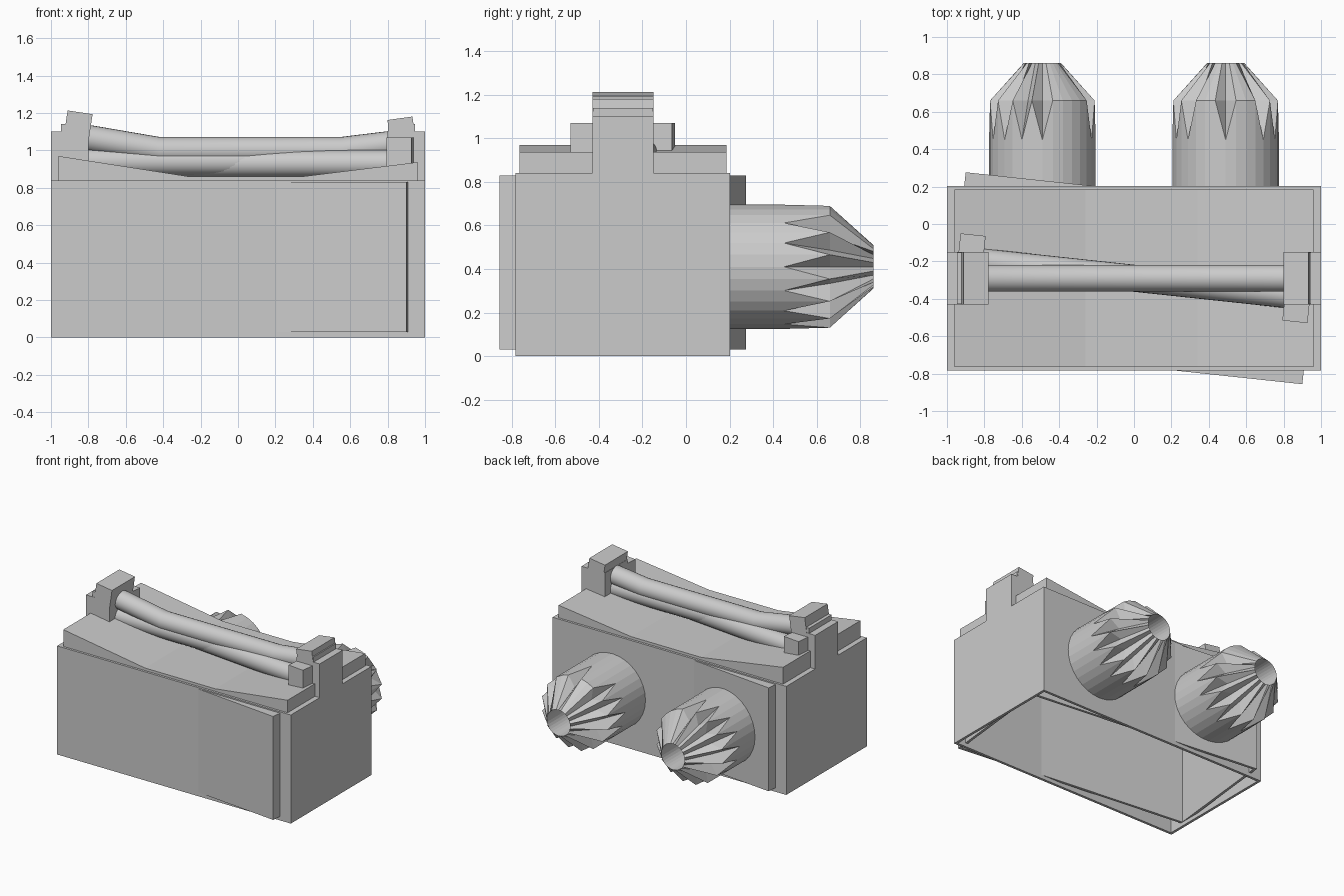
import bpy, bmesh
from math import sin, cos, radians, pi
from mathutils import Matrix, Vector

if "Cube" in bpy.data.objects:
    bpy.data.objects.remove(bpy.data.objects["Cube"])

CY = -0.29            # y of the housing's centre line
SKEW = radians(-6.1)  # turn of the offset shell and lower bar


def finish(name, bm, smooth=False):
    bmesh.ops.recalc_face_normals(bm, faces=bm.faces)
    me = bpy.data.meshes.new(name)
    bm.to_mesh(me)
    bm.free()
    ob = bpy.data.objects.new(name, me)
    bpy.context.collection.objects.link(ob)
    if smooth:
        bpy.context.view_layer.objects.active = ob
        ob.select_set(True)
        bpy.ops.object.shade_smooth_by_angle(angle=radians(25))
        ob.select_set(False)
    return ob


def box(name, centre, size, turn=None, open_bottom=False):
    bm = bmesh.new()
    bmesh.ops.create_cube(bm, size=1)
    bmesh.ops.scale(bm, vec=size, verts=bm.verts)
    if open_bottom:
        bmesh.ops.delete(bm, geom=[f for f in bm.faces if f.calc_center_median().z < -size[2] * 0.49],
                         context='FACES_ONLY')
    ob = finish(name, bm)
    if open_bottom:
        wall = ob.modifiers.new("wall", 'SOLIDIFY')
        wall.thickness, wall.offset, wall.use_even_offset = 0.02, -1, True
    ob.matrix_world = Matrix.Translation(centre) @ (turn or Matrix.Identity(4))
    return ob


def loft(name, rings, caps=False, smooth=False):
    bm = bmesh.new()
    loops = [[bm.verts.new(p) for p in r] for r in rings]
    n = len(loops[0])
    for a, b in zip(loops, loops[1:]):
        for i in range(n):
            j = (i + 1) % n
            bm.faces.new((a[i], a[j], b[j], b[i]))
    if caps:
        bm.faces.new(loops[0])
        bm.faces.new(loops[-1])
    return finish(name, bm, smooth)


# Housing: hollow box open below, with a slightly turned inner shell
box("housing", (0, CY, 0.42), (2, 0.985, 0.84), open_bottom=True)
box("turned_shell", (0, CY, 0.43), (1.91, 0.935, 0.80), Matrix.Rotation(SKEW, 4, 'Z'), True)

# Sagging top slab
loft("top_slab", [[(x, -0.765, 0.84), (x, 0.185, 0.84), (x, 0.185, z), (x, -0.765, z)]
                  for x, z in [(-0.96, 0.97), (-0.26, 0.86), (0.34, 0.86), (0.96, 0.937)]], caps=True)

# End posts, each with a square block set into it
for side, s in (("left", -1), ("right", 1)):
    box(side + "_post", (s * 0.9, CY, 0.97), (0.2, 0.28, 0.26))
    box(side + "_inset_block", (s * 0.875, CY, 1.0), (0.145, 0.275, 0.28))


# Grip bars, with square end blocks where tilts are given
def bar(name, path, tilts, turn):
    spin = Matrix.Translation((0, CY, 0)) @ Matrix.Rotation(turn, 4, 'Z')
    rings = [[spin @ Vector((x, 0.072 * cos(2 * pi * i / 24), z + 0.072 * sin(2 * pi * i / 24)))
              for i in range(24)] for x, z in path]
    loft(name, rings, caps=True, smooth=True)
    for s, (x, z), tilt in zip((-1, 1), (path[0], path[-1]), tilts):
        ob = box(name + "_end", (0, 0, 0), (0.135, 0.28, 0.28))
        ob.matrix_world = (spin @ Matrix.Translation((x + s * 0.065, 0, z))
                           @ Matrix.Rotation(radians(tilt), 4, 'Y'))


bar("upper_bar", [(-0.80, 1.065), (-0.42, 1.0), (0.55, 1.0), (0.82, 1.033)], (8.5, -8), 0)
bar("middle_bar", [(-0.81, 0.94), (0.81, 0.94)], (), 0)
bar("lower_bar", [(-0.815, 0.93), (0.815, 0.93)], (0, 0), SKEW)


# Nozzles on the back: round body, fluted cone with some flutes left plain, open tip
def nozzle(name, cx, plain, n=32):
    bm = bmesh.new()

    def ring(y, radius):
        out = []
        for i in range(n):
            a, r = 2 * pi * i / n, radius(i)
            out.append(bm.verts.new((cx + r * sin(a), y, 0.41 + r * cos(a))))
        return out

    def cut(i):
        return i % 2 == 0 and i // 2 not in plain

    base = ring(0.2, lambda i: 0.285)
    start = ring(0.45, lambda i: 0.285)
    rim = ring(0.66, lambda i: 0.2 if cut(i) else 0.285)
    tip = ring(0.86, lambda i: 0.1)
    inner = ring(0.45, lambda i: 0.1)
    for i in range(n):
        j = (i + 1) % n
        bm.faces.new((base[i], base[j], start[j], start[i]))
        # split along the line from the flute's point to the ridge on the rim
        if i % 2 == 0:
            bm.faces.new((start[i], start[j], rim[j]))
            bm.faces.new((start[i], rim[j], rim[i]))
        else:
            bm.faces.new((start[i], start[j], rim[i]))
            bm.faces.new((start[j], rim[j], rim[i]))
        bm.faces.new((rim[i], rim[j], tip[j], tip[i]))
        bm.faces.new((tip[i], tip[j], inner[j], inner[i]))
    bm.faces.new(inner)
    finish(name, bm)


nozzle("left_nozzle", -0.49, {1, 2})
nozzle("right_nozzle", 0.49, {1, 15})
